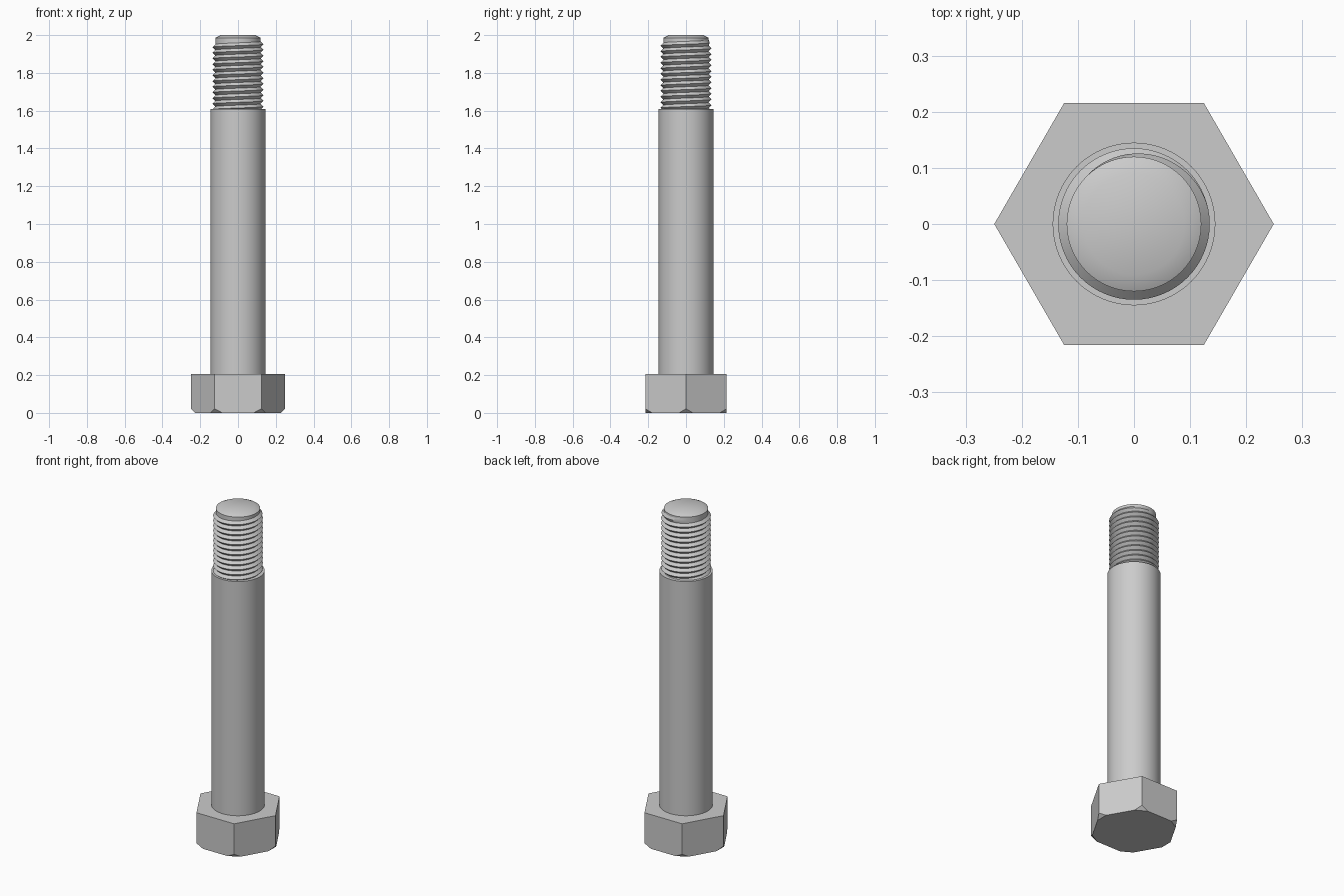
import bpy, bmesh
from math import cos, sin, pi, radians
from mathutils import Vector

cube = bpy.data.objects.get("Cube")
if cube:
    bpy.data.objects.remove(cube, do_unlink=True)

steel = bpy.data.materials.new("grey steel")
steel.use_nodes = True
GREY = (0.6, 0.6, 0.6, 1)
steel.diffuse_color = GREY
steel.node_tree.nodes["Principled BSDF"].inputs["Base Color"].default_value = GREY

SIDES = 64


def finish(bm, name, smooth=True):
    bmesh.ops.recalc_face_normals(bm, faces=bm.faces)
    mesh = bpy.data.meshes.new(name)
    bm.to_mesh(mesh)
    bm.free()
    mesh.materials.append(steel)
    obj = bpy.data.objects.new(name, mesh)
    bpy.context.collection.objects.link(obj)
    if smooth:
        bpy.ops.object.select_all(action="DESELECT")
        obj.select_set(True)
        bpy.context.view_layer.objects.active = obj
        bpy.ops.object.shade_smooth_by_angle(angle=radians(35))
    return obj


def turned(name, profile, sides=SIDES, smooth=True):
    """Closed solid of revolution from (radius, z) points, bottom to top."""
    bm = bmesh.new()
    rings = [[bm.verts.new((r * cos(2 * pi * i / sides), r * sin(2 * pi * i / sides), z))
              for i in range(sides)] for r, z in profile]
    for low, high in zip(rings, rings[1:]):
        for i in range(sides):
            j = (i + 1) % sides
            bm.faces.new((low[i], low[j], high[j], high[i]))
    bm.faces.new(rings[0][::-1])
    bm.faces.new(rings[-1])
    return finish(bm, name, smooth)


# Hexagonal head with its six lower corners cut off
HEAD_R, HEAD_TOP = 0.249, 0.205
head = turned("hex_head", [(HEAD_R, 0), (HEAD_R, HEAD_TOP)], 6, False)
bm = bmesh.new()
bm.from_mesh(head.data)
for k in range(6):
    out = Vector((cos(k * pi / 3), sin(k * pi / 3), 0))
    cut = bmesh.ops.bisect_plane(
        bm, geom=bm.verts[:] + bm.edges[:] + bm.faces[:], dist=1e-6,
        plane_co=out * 0.228, plane_no=out - Vector((0, 0, 0.95)), clear_outer=True)
    edges = [e for e in cut["geom_cut"] if isinstance(e, bmesh.types.BMEdge)]
    bmesh.ops.contextual_create(bm, geom=edges)
bmesh.ops.recalc_face_normals(bm, faces=bm.faces)
bm.to_mesh(head.data)
bm.free()

# Plain shank and the core under the thread, with a chamfered tip
SHANK_TOP, ROOT, CREST = 1.61, 0.12, 0.135
turned("shank", [(0.145, HEAD_TOP), (0.145, SHANK_TOP)])
turned("thread_core", [(ROOT, SHANK_TOP), (ROOT, 1.985), (0.09, 2.0)])

# Right-handed helical ridge, starting inside the shank and fading out at the tip
PITCH, TURNS, END = 0.03, 13, radians(135)
steps = TURNS * SIDES
fade = SIDES / 3
bm = bmesh.new()
rows = []
for i in range(steps + 1):
    a = END - 2 * pi * (steps - i) / SIDES
    z = 1.978 - PITCH * (TURNS + 1) + PITCH * i / SIDES
    crest = ROOT + (CREST - ROOT) * min(1, (steps - i) / fade)
    rows.append([bm.verts.new((r * cos(a), r * sin(a), z + PITCH * h))
                 for r, h in ((ROOT, 0), (crest, 0.5), (ROOT, 1))])
for p, q in zip(rows, rows[1:]):
    for k in range(2):
        bm.faces.new((p[k], q[k], q[k + 1], p[k + 1]))
finish(bm, "thread_ridge")
